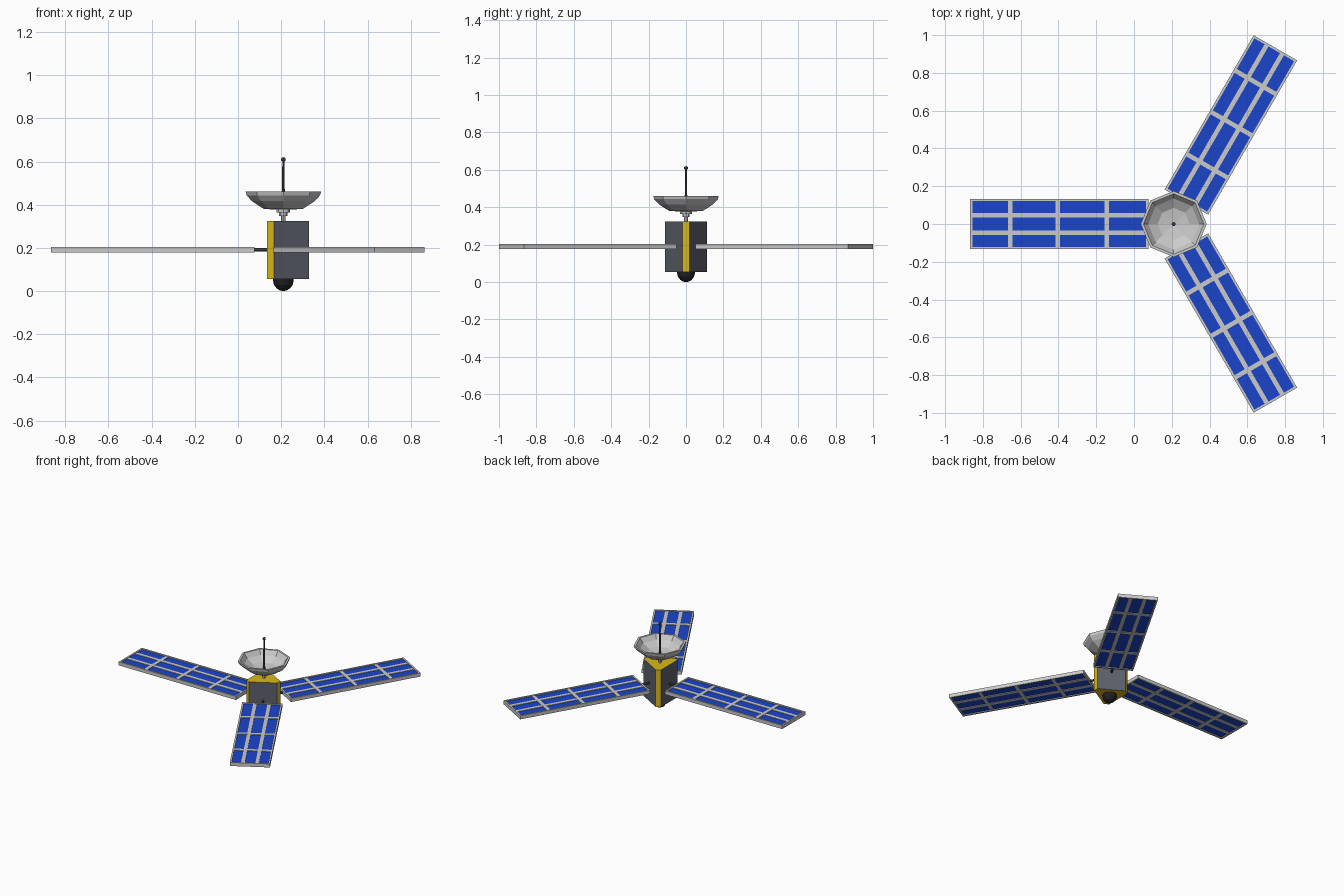
import bpy, bmesh
from math import radians, sin, cos, pi
from mathutils import Matrix, Vector

if "Cube" in bpy.data.objects:
    bpy.data.objects.remove(bpy.data.objects["Cube"])

CX = 0.21   # x of the body axis


def material(name, rgb):
    m = bpy.data.materials.new(name)
    m.diffuse_color = (*rgb, 1)
    m.use_nodes = True
    m.node_tree.nodes["Principled BSDF"].inputs["Base Color"].default_value = m.diffuse_color
    return m


yellow = material("yellow", (0.7, 0.48, 0.01))
blue = material("cell_blue", (0.01, 0.06, 0.6))
slate = material("slate", (0.11, 0.12, 0.15))
black = material("black", (0.015, 0.015, 0.02))
dark = material("dark_metal", (0.07, 0.07, 0.09))


def finish(name, bm, mats=(), angle=0):
    bmesh.ops.recalc_face_normals(bm, faces=bm.faces)
    me = bpy.data.meshes.new(name)
    bm.to_mesh(me)
    bm.free()
    for m in mats:
        me.materials.append(m)
    ob = bpy.data.objects.new(name, me)
    ob.matrix_world = Matrix.Translation((CX, 0, 0)) @ Matrix.Rotation(radians(angle), 4, 'Z')
    bpy.context.collection.objects.link(ob)
    return ob


def boxes(name, specs, mats=(), angle=0):
    """specs: (x0, x1, y0, y1, z0, z1)"""
    bm = bmesh.new()
    for x0, x1, y0, y1, z0, z1 in specs:
        mat = Matrix.Translation(((x0 + x1) / 2, (y0 + y1) / 2, (z0 + z1) / 2)) @ \
            Matrix.Diagonal((x1 - x0, y1 - y0, z1 - z0, 1))
        bmesh.ops.create_cube(bm, size=1, matrix=mat)
    return finish(name, bm, mats, angle)


def lathe(name, profile, n, mats=()):
    """Revolve (r, z) points about the body axis with n flat sides."""
    bm = bmesh.new()
    rings = []
    for r, z in profile:
        if r == 0:
            rings.append([bm.verts.new((0, 0, z))] * n)
        else:
            rings.append([bm.verts.new((r * cos(2 * pi * i / n), r * sin(2 * pi * i / n), z))
                          for i in range(n)])
    for a, b in zip(rings, rings[1:]):
        for i in range(n):
            j = (i + 1) % n
            bm.faces.new(list(dict.fromkeys((a[i], a[j], b[j], b[i]))))
    return finish(name, bm, mats)


# body: triangular prism with cut corners; yellow corners and ends, slate sides
bm = bmesh.new()
outline = []
for k in range(3):
    rot = Matrix.Rotation(radians(120 * k), 3, 'Z')
    outline += [rot @ Vector((0.118, y, 0)) for y in (-0.018, 0.018)]
low = [bm.verts.new((p.x, p.y, 0.055)) for p in outline]
high = [bm.verts.new((p.x, p.y, 0.325)) for p in outline]
bm.faces.new(low)
bm.faces.new(high)
for i in range(6):
    j = (i + 1) % 6
    f = bm.faces.new((low[i], low[j], high[j], high[i]))
    f.material_index = i % 2
finish("body", bm, (yellow, slate))

# solar wings, three at 120 degrees
R0, R1, HW, RIM = 0.134, 1.077, 0.133, 0.012
for k, ang in enumerate((60, 180, 300), 1):
    zr = (0.178, 0.204)
    frame = [(R0, R1, HW - RIM, HW, *zr), (R0, R1, -HW, RIM - HW, *zr),
             (R0, R0 + RIM, RIM - HW, HW - RIM, *zr), (R1 - RIM, R1, RIM - HW, HW - RIM, *zr)]
    zb = (0.180, 0.202)
    frame += [(r - 0.012, r + 0.012, RIM - HW, HW - RIM, *zb) for r in (0.355, 0.613, 0.866)]
    zl = (0.1805, 0.2015)
    frame += [(R0 + RIM, R1 - RIM, y - 0.012, y + 0.012, *zl) for y in (-0.047, 0.047)]
    boxes(f"wing_frame_{k}", frame, angle=ang)
    boxes(f"wing_cells_{k}", [(R0 + 0.006, R1 - 0.006, 0.006 - HW, HW - 0.006, 0.184, 0.198)],
          (blue,), ang)
    # round strut from body to wing
    bm = bmesh.new()
    bmesh.ops.create_cone(bm, cap_ends=True, segments=8, radius1=0.008, radius2=0.008, depth=0.075,
                          matrix=Matrix.Translation((0.105, 0, 0.191)) @ Matrix.Rotation(pi / 2, 4, 'Y'))
    finish(f"wing_strut_{k}", bm, (dark,), ang)

# sensor dome under the body
dome = [(0, 0.06), (0.048, 0.06)]
dome += [(0.048 * cos(radians(a)), 0.05 - 0.05 * sin(radians(a))) for a in (0, 25, 50, 72)]
lathe("sensor_dome", dome + [(0, 0)], 12, (black,))

# stepped neck, octagonal dish, antenna
lathe("dish_neck", [(0, 0.32), (0.01, 0.32), (0.01, 0.347), (0.019, 0.347), (0.019, 0.364),
                    (0.032, 0.364), (0.032, 0.385), (0, 0.385)], 8)
lathe("dish", [(0, 0.376), (0.09, 0.38), (0.145, 0.416), (0.17, 0.443), (0.175, 0.461),
               (0.16, 0.461), (0.135, 0.428), (0.085, 0.398), (0, 0.386)], 8)
lathe("antenna_rod", [(0, 0.38), (0.008, 0.38), (0.0045, 0.61), (0, 0.61)], 8, (dark,))
bm = bmesh.new()
bmesh.ops.create_uvsphere(bm, u_segments=8, v_segments=6, radius=0.011,
                          matrix=Matrix.Translation((0, 0, 0.609)))
finish("antenna_tip", bm, (dark,))
